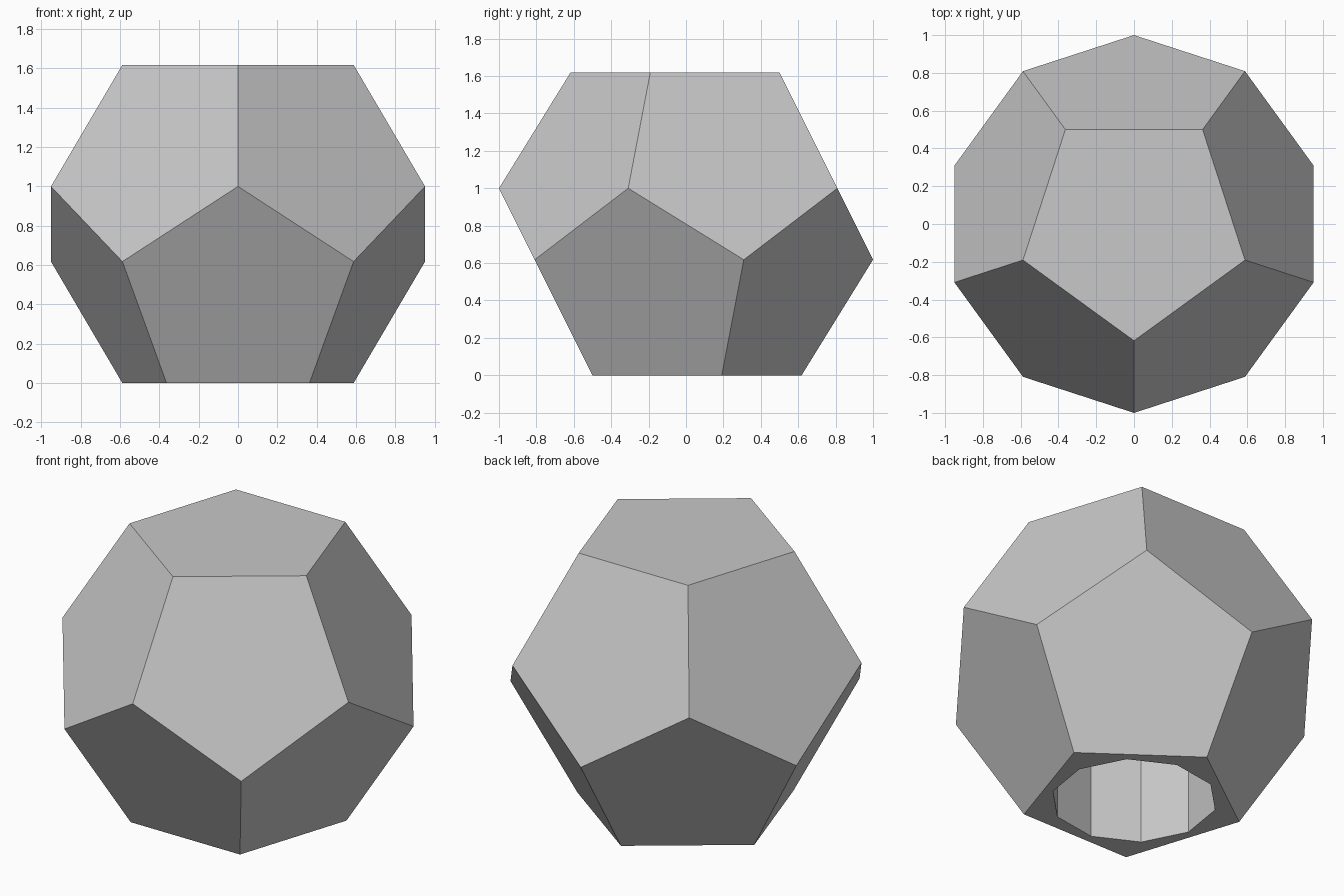
import bpy, bmesh
from math import cos, sin, radians

cube = bpy.data.objects.get("Cube")
if cube:
    bpy.data.objects.remove(cube, do_unlink=True)

PHI = (1 + 5 ** 0.5) / 2
HOLE_RADIUS = 0.453
HOLE_DEPTH = 0.81

# Plain grey material
grey = bpy.data.materials.new("plain grey")
grey.use_nodes = True
colour = (0.58, 0.58, 0.58, 1)
grey.diffuse_color = colour
grey.node_tree.nodes["Principled BSDF"].inputs["Base Color"].default_value = colour

# Body: twelve pentagons joined across four rings of five vertices
bm = bmesh.new()


def ring(radius, z, start):
    angles = [radians(start + 72 * i) for i in range(5)]
    return [bm.verts.new((radius * cos(a), radius * sin(a), z)) for a in angles]


top = ring(PHI - 1, PHI, -90)
upper = ring(1, 1, -90)
lower = ring(1, PHI - 1, -54)
base = ring(PHI - 1, 0, -54)
bm.faces.new(top)
bm.faces.new(base[::-1])
for i in range(5):
    j = (i + 1) % 5
    bm.faces.new((top[j], top[i], upper[i], lower[i], upper[j]))
    bm.faces.new((base[i], base[j], lower[j], upper[j], lower[i]))
bmesh.ops.recalc_face_normals(bm, faces=bm.faces)
mesh = bpy.data.meshes.new("faceted_body")
bm.to_mesh(mesh)
bm.free()
mesh.materials.append(grey)
body = bpy.data.objects.new("faceted_body", mesh)
bpy.context.collection.objects.link(body)

# Ten-sided blind hole in the underside
margin = 0.2
bpy.ops.mesh.primitive_cylinder_add(
    vertices=10, radius=HOLE_RADIUS, depth=HOLE_DEPTH + margin,
    location=(0, 0, (HOLE_DEPTH - margin) / 2), rotation=(0, 0, radians(-9)))
cutter = bpy.context.object
cutter.name = "hole_cutter"
cutter.hide_render = True
cutter.data.materials.append(grey)

cut = body.modifiers.new("base_hole", "BOOLEAN")
cut.operation = "DIFFERENCE"
cut.solver = "EXACT"
cut.object = cutter
bpy.ops.object.select_all(action="DESELECT")
body.select_set(True)
bpy.context.view_layer.objects.active = body
bpy.ops.object.modifier_apply(modifier=cut.name)
bpy.data.objects.remove(cutter, do_unlink=True)
